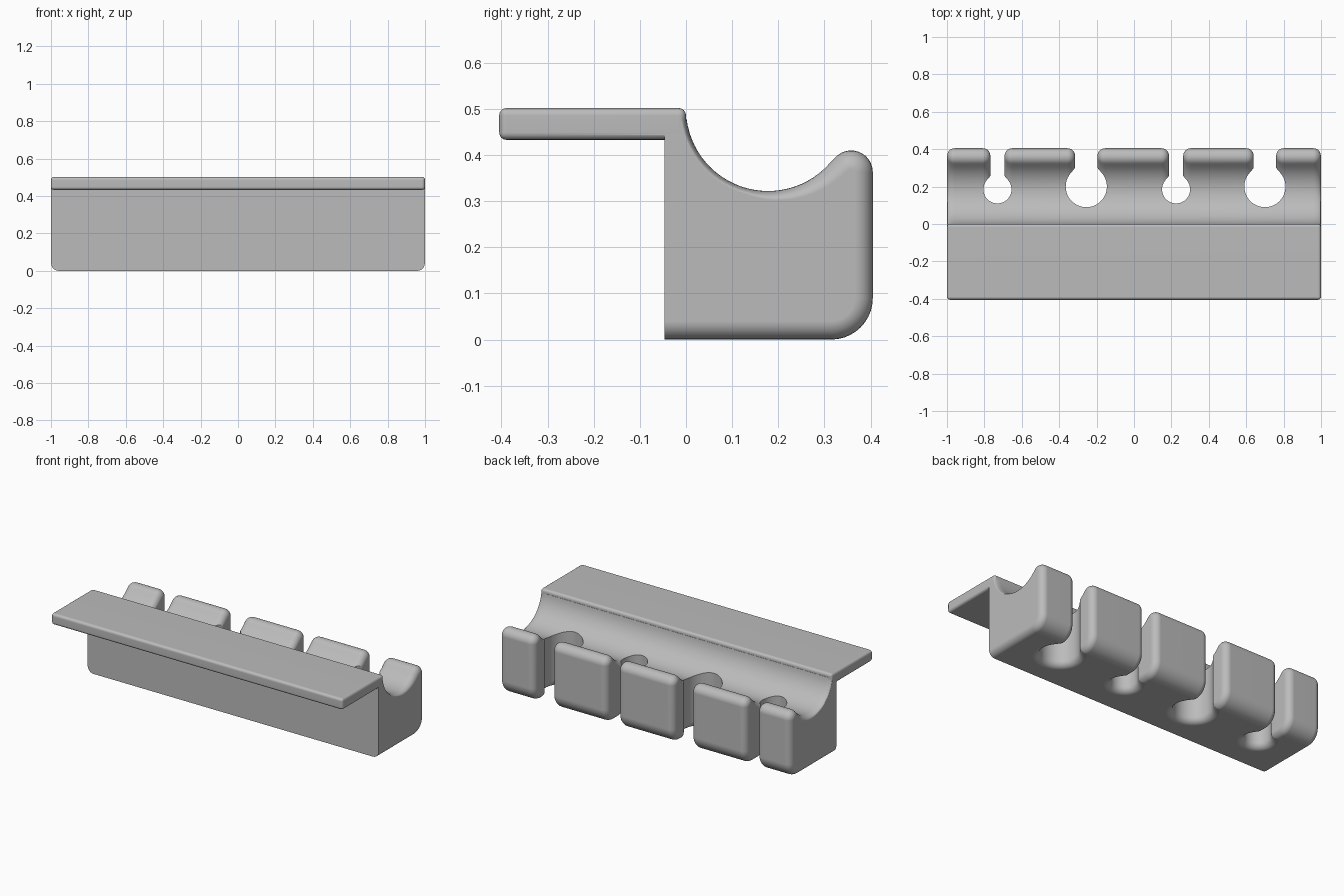
import bpy, bmesh
from math import sin, cos, pi, sqrt, radians

if "Cube" in bpy.data.objects:
    bpy.data.objects.remove(bpy.data.objects["Cube"])

FILLET, STEPS = 0.04, 6
# Keyholes: centre x, centre y, hole radius, slot half-width
KEYHOLES = [(-0.73, 0.185, 0.075, 0.038), (-0.255, 0.2, 0.11, 0.06),
            (0.225, 0.185, 0.075, 0.038), (0.7, 0.2, 0.11, 0.06)]

grey = bpy.data.materials.new("plain_grey")
grey.use_nodes = True
grey.diffuse_color = (0.5, 0.5, 0.5, 1)
grey.node_tree.nodes["Principled BSDF"].inputs["Base Color"].default_value = (0.5, 0.5, 0.5, 1)


def loft(bm, rings):
    """Closed solid through rings of equal length."""
    loops = [[bm.verts.new(p) for p in ring] for ring in rings]
    for a, b in zip(loops, loops[1:]):
        for i in range(len(a)):
            j = (i + 1) % len(a)
            bm.faces.new((a[i], a[j], b[j], b[i]))
    bm.faces.new(loops[0])
    bm.faces.new(loops[-1])


def finish(bm, name):
    bmesh.ops.recalc_face_normals(bm, faces=bm.faces)
    mesh = bpy.data.meshes.new(name)
    bm.to_mesh(mesh)
    bm.free()
    obj = bpy.data.objects.new(name, mesh)
    bpy.context.collection.objects.link(obj)
    mesh.materials.append(grey)
    return obj


def arc(cy, cz, r, a0, a1, n):
    return [(cy + r * cos(radians(a0 + (a1 - a0) * i / n)),
             cz + r * sin(radians(a0 + (a1 - a0) * i / n))) for i in range(n + 1)]


def scoop(t):
    """Trough curve from shelf to lip, inset more towards the lip."""
    pts = []
    for i in range(29):
        k = i / 28
        a = radians(187 + (322.7 - 187) * k)
        r = 0.178 + t * (0.3 + 0.7 * max(0, (k - 0.5) * 2))
        pts.append((0.178 + r * cos(a), 0.5 + r * sin(a)))
    return pts


def profile(t):
    """Side outline of the block, inset by t at bottom, back and lip."""
    return ([(-0.047, 0.48), (-0.047, t)]
            + arc(0.315, 0.09, 0.09 - t, -90, 0, 10)
            + arc(0.358, 0.363, 0.047 - t, 0, 142.7, 12)
            + scoop(t)[-2::-1])


# Rounded blocks between the slots
bm = bmesh.new()
edges = [-0.999] + [k[0] + s * k[3] for k in KEYHOLES for s in (-1, 1)] + [0.999]
angles = [pi / 2 * i / STEPS for i in range(STEPS + 1)]
curve = [(FILLET * (1 - sin(a)), FILLET * (1 - cos(a))) for a in angles]
for x0, x1 in zip(edges[::2], edges[1::2]):
    stations = [(x0 + dx, t) for t, dx in reversed(curve)]
    stations = [(x0 + d, FILLET - FILLET * sqrt(max(0, 1 - (1 - d / FILLET) ** 2)))
                for d in [dx for t, dx in curve]]
    stations += [(x1 - (x - x0), t) for x, t in reversed(stations)]
    loft(bm, [[(x, y, z) for y, z in profile(t)] for x, t in stations])
block = finish(bm, "cable_block")

# Continuous front core joining the blocks
bm = bmesh.new()
front = [p for p in scoop(0) if p[0] < 0.2]
section = [(-0.047, 0.48), (-0.047, 0), (front[-1][0], 0)] + front[::-1]
loft(bm, [[(x, y, z) for y, z in section] for x in (-0.9, 0.9)])
core = finish(bm, "front_core")

# Overhanging shelf with softened edges
bm = bmesh.new()
bmesh.ops.create_cube(bm, size=1)
for v in bm.verts:
    v.co = (v.co.x * 2, -0.2025 + v.co.y * 0.405, 0.4675 + v.co.z * 0.069)
bmesh.ops.bevel(bm, geom=bm.edges[:], offset=0.016, segments=4, profile=0.5, affect='EDGES')
shelf = finish(bm, "shelf")


def keyhole(cx, cy, r, w, d):
    """Plan outline of a hole with its slot, grown by d."""
    r, w, k = r + d, w - 0.003 + d, 0.03
    half = [(r * cos(a), cy + r * sin(a))
            for a in (-pi / 2 + (pi / 2 + 0.3) * i / 20 for i in range(1, 21))]
    y0 = half[-1][1]
    for i in range(1, 25):
        y = y0 + (0.5 - y0) * (i / 24) ** 1.5
        c = sqrt(max(0, r * r - (y - cy) ** 2))
        h = max(k - abs(c - w), 0) / k
        half.append((max(c, w) + h * h * k / 4, y))
    return ([(cx, cy - r)] + [(cx + x, y) for x, y in half]
            + [(cx - x, y) for x, y in reversed(half)])


# Keyhole cutters flared at the underside
bm = bmesh.new()
levels = [(-0.02, FILLET)] + [(FILLET * (1 - cos(a)), FILLET * (1 - sin(a))) for a in angles] + [(0.6, 0)]
for key in KEYHOLES:
    loft(bm, [[(x, y, z) for x, y in keyhole(*key, d)] for z, d in levels])
cutter = finish(bm, "keyhole_cutter")

for other, op in ((core, 'UNION'), (shelf, 'UNION'), (cutter, 'DIFFERENCE')):
    mod = block.modifiers.new(other.name, 'BOOLEAN')
    mod.object, mod.operation, mod.solver = other, op, 'EXACT'
bpy.context.view_layer.objects.active = block
block.select_set(True)
for mod in list(block.modifiers):
    bpy.ops.object.modifier_apply(modifier=mod.name)
for helper in (core, shelf, cutter):
    bpy.data.objects.remove(helper)
bpy.ops.object.shade_smooth_by_angle(angle=radians(32))
normals = block.modifiers.new("weighted_normals", 'WEIGHTED_NORMAL')
normals.keep_sharp = True
